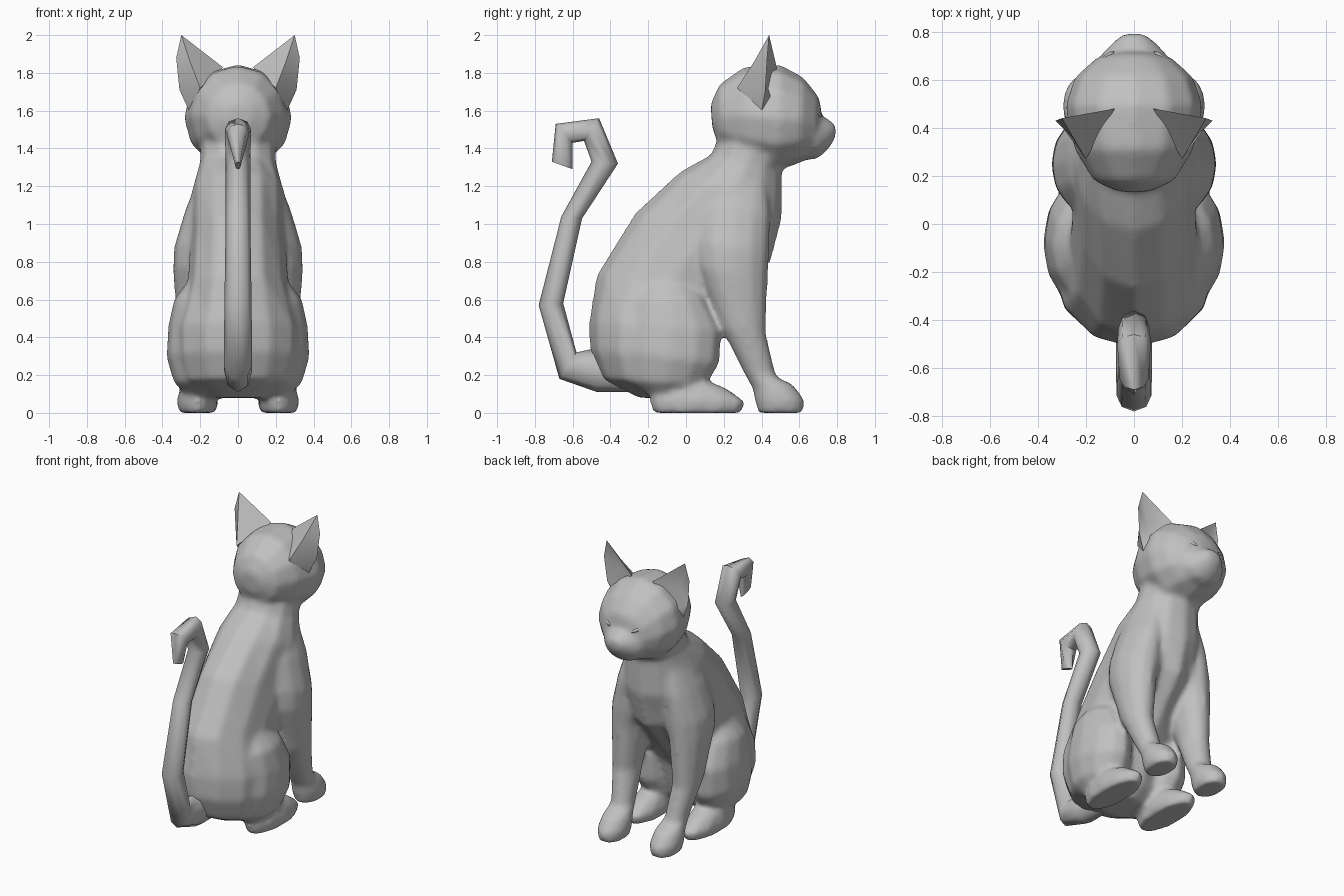
import bpy, bmesh
from math import cos, sin, tau
from mathutils import Vector

if "Cube" in bpy.data.objects:
    bpy.data.objects.remove(bpy.data.objects["Cube"])

fur = bpy.data.materials.new("grey_fur")
fur.use_nodes = True
GREY = (0.53, 0.53, 0.53, 1)
fur.diffuse_color = GREY
fur.node_tree.nodes["Principled BSDF"].inputs["Base Color"].default_value = GREY


def loft(bm, stations, sides=12, side=1):
    """Closed skin; station = rear y, z, front y, z, half width, centre x."""
    rings = []
    for y0, z0, y1, z1, w, cx in stations:
        a, b = Vector((0, y0, z0)), Vector((0, y1, z1))
        mid, half = (a + b) / 2, (b - a) / 2
        ring = []
        for i in range(sides):
            t = tau * i / sides
            p = mid + half * cos(t) + Vector((side * cx + w * sin(t), 0, 0))
            p.z = max(p.z, 0)
            ring.append(bm.verts.new(p))
        rings.append(ring)
    for r, s in zip(rings, rings[1:]):
        for i in range(sides):
            j = (i + 1) % sides
            bm.faces.new((r[i], r[j], s[j], s[i]))
    bm.faces.new(rings[0])
    bm.faces.new(rings[-1])


def finish(bm, name, angle=1.2):
    bmesh.ops.recalc_face_normals(bm, faces=bm.faces)
    mesh = bpy.data.meshes.new(name)
    bm.to_mesh(mesh)
    bm.free()
    mesh.materials.append(fur)
    obj = bpy.data.objects.new(name, mesh)
    bpy.context.collection.objects.link(obj)
    bpy.context.view_layer.objects.active = obj
    bpy.ops.object.select_all(action='DESELECT')
    obj.select_set(True)
    bpy.ops.object.shade_smooth_by_angle(angle=angle)
    return obj


torso = [(-.25, .08, 0, .08, .17, 0), (-.45, .18, .08, .15, .30, 0),
         (-.51, .33, .12, .27, .335, 0), (-.515, .48, .16, .42, .335, 0),
         (-.475, .73, .30, .62, .27, 0), (-.27, 1.06, .45, .80, .25, 0),
         (-.03, 1.28, .51, 1.03, .25, 0), (.13, 1.365, .51, 1.28, .205, 0),
         (.17, 1.46, .56, 1.38, .20, 0)]
head = [(.13, 1.64, .14, 1.50, .07, 0), (.18, 1.745, .18, 1.40, .17, 0),
        (.31, 1.835, .31, 1.32, .25, 0), (.50, 1.845, .48, 1.28, .29, 0),
        (.62, 1.78, .60, 1.32, .25, 0), (.70, 1.68, .68, 1.36, .16, 0),
        (.715, 1.63, .71, 1.40, .08, 0)]
muzzle = [(.60, 1.60, .58, 1.33, .19, 0), (.71, 1.58, .70, 1.345, .14, 0),
          (.765, 1.55, .75, 1.39, .09, 0), (.795, 1.525, .79, 1.45, .045, 0)]
front_leg = [(.38, 0, .625, 0, .085, .20), (.36, .07, .63, .07, .10, .20),
             (.35, .13, .57, .15, .09, .20), (.30, .22, .48, .19, .075, .205),
             (.18, .46, .425, .42, .09, .23), (.06, .78, .435, .72, .125, .22),
             (.05, .90, .445, .85, .14, .20), (.08, 1.10, .45, 1.05, .10, .18),
             (.20, 1.28, .42, 1.25, .05, .15)]
thigh = [(-.22, .10, .02, .10, .10, .18), (-.32, .17, .11, .15, .14, .20),
         (-.34, .33, .18, .26, .16, .22), (-.32, .48, .19, .44, .15, .22),
         (-.29, .59, .10, .61, .12, .22), (-.22, .68, .0, .70, .06, .21)]
hind_foot = [(-.18, 0, .30, 0, .10, .215), (-.20, .07, .32, .06, .11, .215),
             (-.14, .12, .21, .135, .095, .215), (-.10, .20, .08, .18, .06, .20)]

# Body: all fleshy masses blended into one skin
bm = bmesh.new()
for part in (torso, head, muzzle):
    loft(bm, part)
for s in (-1, 1):
    for part in (front_leg, thigh, hind_foot):
        loft(bm, part, side=s)
body = finish(bm, "body")
remesh = body.modifiers.new("blend", 'REMESH')
remesh.mode = 'VOXEL'
remesh.voxel_size = 0.016
remesh.use_smooth_shade = True
smooth = body.modifiers.new("soften", 'SMOOTH')
smooth.factor = 0.5
smooth.iterations = 14

# Tail: faceted tube with a hooked, pointed end
tail = [(-.28, .11, -.36, .29, .06), (-.47, .11, -.49, .34, .075),
        (-.67, .18, -.58, .32, .075), (-.78, .57, -.65, .58, .072),
        (-.66, 1.04, -.55, 1.03, .065), (-.50, 1.33, -.36, 1.32, .065),
        (-.54, 1.44, -.46, 1.56, .07), (-.60, 1.43, -.69, 1.53, .06),
        (-.60, 1.29, -.71, 1.33, .015)]
bm = bmesh.new()
loft(bm, [t + (0,) for t in tail], sides=8)
finish(bm, "tail")

# Ears: rounded behind, cupped towards the face
for s, name in ((1, "left_ear"), (-1, "right_ear")):
    bm = bmesh.new()
    inner, low, edge, side, tip, back, heel, cup, base = [
        bm.verts.new((s * x, y, z)) for x, y, z in (
            (.08, .48, 1.83), (.255, .40, 1.59), (.327, .43, 1.88),
            (.31, .42, 1.71), (.30, .44, 2.0), (.25, .355, 1.85),
            (.20, .27, 1.72), (.23, .40, 1.80), (.22, .46, 1.66))]
    for f in ((inner, tip, back), (tip, edge, back), (edge, side, back),
              (side, heel, back), (side, low, heel), (inner, back, heel),
              (inner, cup, tip), (cup, edge, tip), (cup, side, edge),
              (cup, base, side), (base, low, side), (inner, base, cup),
              (inner, heel, base), (heel, low, base)):
        bm.faces.new(f)
    finish(bm, name)

# Closed eyes: slim slanted lids
for s, name in ((1, "left_eye"), (-1, "right_eye")):
    bm = bmesh.new()
    bmesh.ops.create_uvsphere(bm, u_segments=10, v_segments=6, radius=1)
    for v in bm.verts:
        x, y, z = v.co
        v.co = (s * (.125 + .045 * x), .68 + .02 * y - .035 * x,
                1.59 + .015 * z + .02 * x)
    finish(bm, name)

# Nose
bm = bmesh.new()
bmesh.ops.create_uvsphere(bm, u_segments=8, v_segments=6, radius=1)
for v in bm.verts:
    x, y, z = v.co
    v.co = (.035 * x * (1 + .3 * z), .772 + .016 * y, 1.51 + .022 * z)
finish(bm, "nose")
